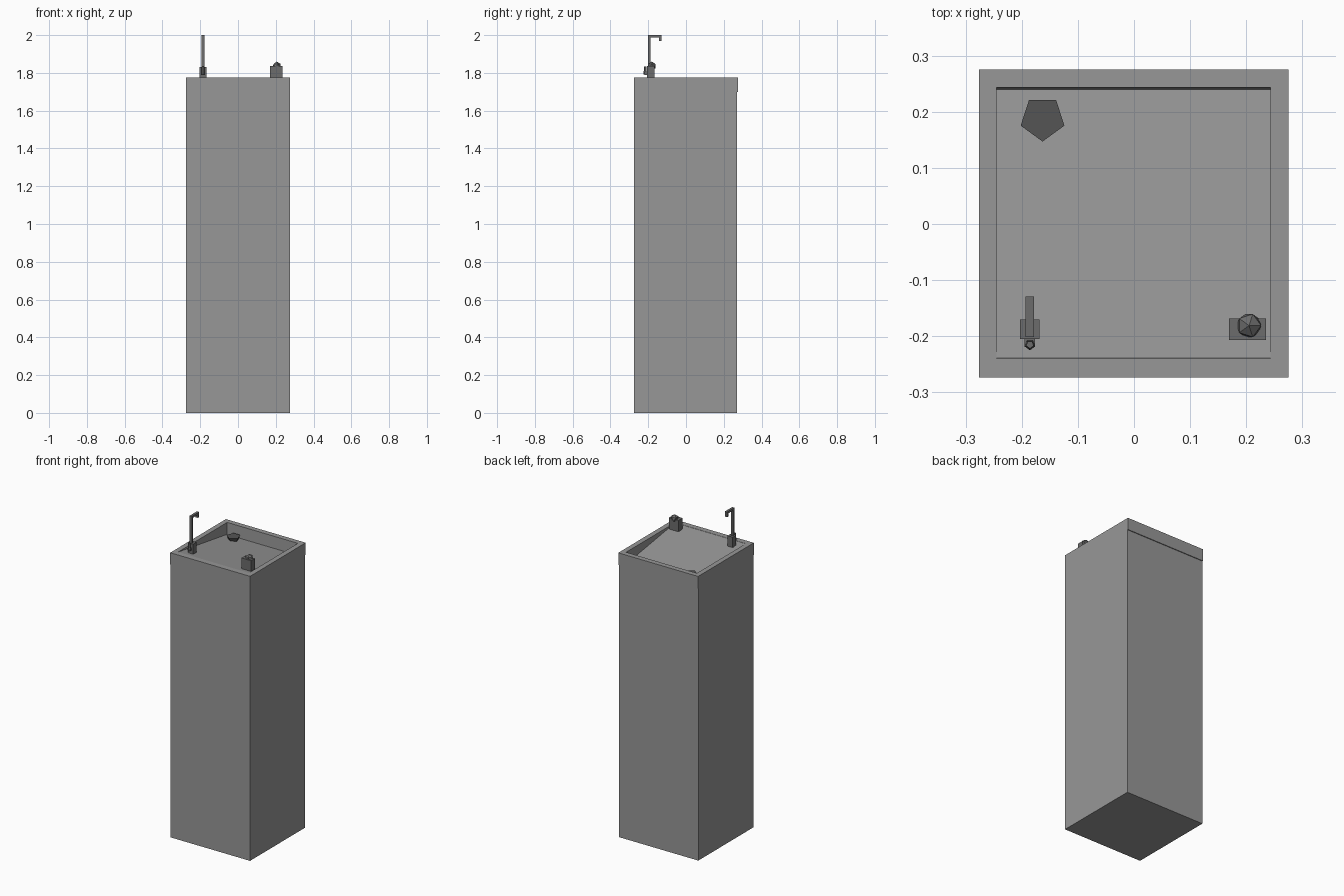
import bpy, bmesh, math
from mathutils import Matrix

if "Cube" in bpy.data.objects:
    bpy.data.objects.remove(bpy.data.objects["Cube"])


def grey(name, value):
    mat = bpy.data.materials.new(name)
    mat.diffuse_color = (value, value, value, 1)
    mat.use_nodes = True
    mat.node_tree.nodes["Principled BSDF"].inputs["Base Color"].default_value = mat.diffuse_color
    return mat


STEEL = grey("steel", 0.31)
METAL = grey("dark_metal", 0.15)
DRAIN = grey("drain_black", 0.09)


def finish(name, bm, mat):
    bmesh.ops.recalc_face_normals(bm, faces=bm.faces)
    mesh = bpy.data.meshes.new(name)
    bm.to_mesh(mesh)
    bm.free()
    mesh.materials.append(mat)
    obj = bpy.data.objects.new(name, mesh)
    bpy.context.collection.objects.link(obj)
    return obj


def loft(name, rings, mat, cap_end=True):
    """Skin a series of closed point rings with quads."""
    bm = bmesh.new()
    loops = [[bm.verts.new(p) for p in ring] for ring in rings]
    n = len(loops[0])
    for a, b in zip(loops, loops[1:]):
        for i in range(n):
            j = (i + 1) % n
            bm.faces.new((a[i], a[j], b[j], b[i]))
    bm.faces.new(loops[0])
    if cap_end:
        bm.faces.new(loops[-1])
    return finish(name, bm, mat)


def rect(x0, x1, y0, y1, z_front, z_back=None):
    zb = z_front if z_back is None else z_back
    return [(x0, y0, z_front), (x1, y0, z_front), (x1, y1, zb), (x0, y1, zb)]


def box(name, x0, x1, y0, y1, z0, z1, mat):
    return loft(name, [rect(x0, x1, y0, y1, z0), rect(x0, x1, y0, y1, z1)], mat)


def cone(name, loc, r1, r2, depth, mat):
    """Five-sided frustum with one corner pointing to the front."""
    bm = bmesh.new()
    m = Matrix.Translation(loc) @ Matrix.Rotation(math.pi, 4, 'Z')
    bmesh.ops.create_cone(bm, cap_ends=True, segments=5, radius1=r1, radius2=r2,
                          depth=depth, matrix=m)
    return finish(name, bm, mat)


TOP, LIP = 1.775, 1.70

# Tall cabinet, closed by the basin above
cabinet_outline = (-0.274, 0.275, -0.274, 0.270)
loft("cabinet", [rect(*cabinet_outline, 0), rect(*cabinet_outline, LIP)], STEEL, cap_end=False)

# Basin: lip overhanging at the back, flat rim and a floor sloping down to the back
outer = (-0.276, 0.275, -0.274, 0.275)
loft("basin", [rect(*outer, LIP), rect(*outer, TOP),
               rect(-0.245, 0.243, -0.240, 0.243, TOP),
               rect(-0.245, 0.243, -0.239, 0.240, TOP - 0.001, LIP + 0.001)], STEEL)

# Five-sided drain
cone("drain", (-0.163, 0.188, 1.718), 0.027, 0.041, 0.030, DRAIN)

# Bottle filler: base, bent spout and push lever
box("filler_base", -0.203, -0.168, -0.205, -0.170, 1.765, 1.830, METAL)
spout_profile = [(-0.201, 1.825), (-0.201, 2.0), (-0.129, 2.0), (-0.129, 1.968),
                 (-0.142, 1.968), (-0.142, 1.987), (-0.187, 1.987), (-0.187, 1.825)]
loft("filler_spout", [[(x, y, z) for y, z in spout_profile] for x in (-0.193, -0.178)], METAL)
box("lever_arm", -0.195, -0.176, -0.219, -0.203, 1.790, 1.804, METAL)
cone("lever", (-0.1855, -0.215, 1.813), 0.010, 0.007, 0.044, METAL)

# Drinking bubbler: block with a faceted knob
box("bubbler_base", 0.169, 0.235, -0.207, -0.168, 1.765, 1.836, METAL)
bm = bmesh.new()
bmesh.ops.create_icosphere(bm, subdivisions=1, radius=0.024,
                           matrix=Matrix.Translation((0.205, -0.181, 1.836)))
finish("bubbler_knob", bm, METAL)
